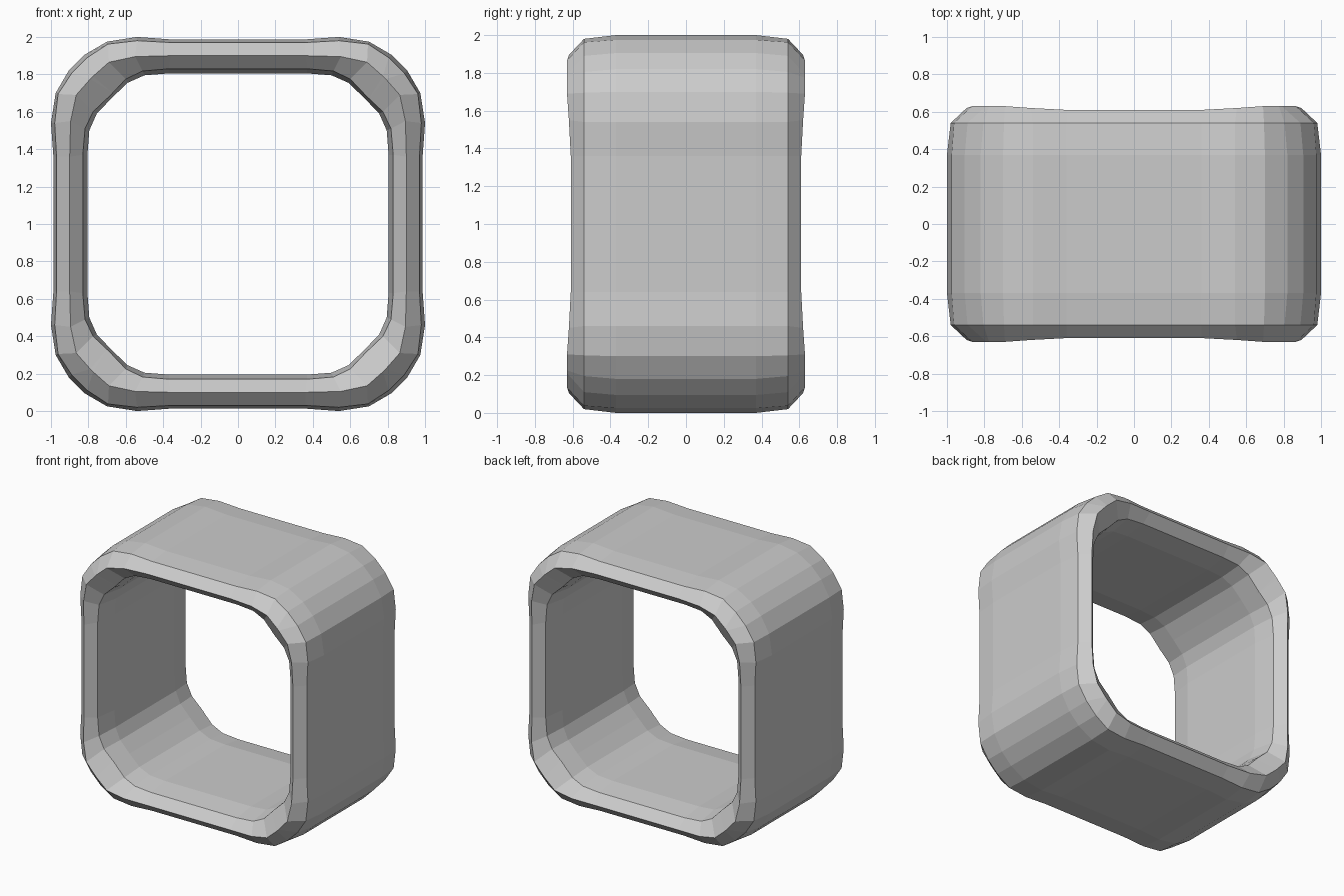
import bpy, bmesh

if "Cube" in bpy.data.objects:
    bpy.data.objects.remove(bpy.data.objects["Cube"])

# Each ring of the tube: octant points (far, near) from the side's middle
# towards the corner, and the depth at each point.
outer = ([(.987, .36), (1.0, .54), (.975, .70), (.905, .82)], [.37] * 4)
outer_edge = ([(.97, .36), (.98, .54), (.962, .695), (.89, .805)], [.54] * 4)
ridge = ([(.90, .36), (.895, .55), (.865, .69), (.79, .775)], [.61, .62, .63, .63])
inner_edge = ([(.83, .37), (.818, .51), (.775, .60), (.67, .70)], [.54] * 4)
inner = ([(.805, .37), (.795, .50), (.755, .59), (.65, .70)], [.37] * 4)


def full_ring(ring, sign):
    """Mirror the octant to a quadrant, then turn it four times."""
    pts, deps = ring
    quad = [(a, b, d) for (a, b), d in zip(pts, deps)]
    quad += [(b, a, d) for a, b, d in reversed(quad)]
    out = []
    for k in range(4):
        for x, z, d in quad:
            for _ in range(k):
                x, z = -z, x
            out.append((x, sign * d, 1 + z))
    return out


# Closed loop of rings: outside front to back, round the rim, back inside
order = [(inner, -1), (inner_edge, -1), (ridge, -1), (outer_edge, -1), (outer, -1),
         (outer, 1), (outer_edge, 1), (ridge, 1), (inner_edge, 1), (inner, 1)]

bm = bmesh.new()
rings = [[bm.verts.new(p) for p in full_ring(r, s)] for r, s in order]
n = len(rings[0])
for i, r in enumerate(rings):
    q = rings[(i + 1) % len(rings)]
    for j in range(n):
        bm.faces.new((r[j], r[(j + 1) % n], q[(j + 1) % n], q[j]))
bmesh.ops.recalc_face_normals(bm, faces=bm.faces)

# Rounded square sleeve, flat shaded
mesh = bpy.data.meshes.new("square_sleeve")
bm.to_mesh(mesh)
bm.free()
bpy.context.collection.objects.link(bpy.data.objects.new("square_sleeve", mesh))
